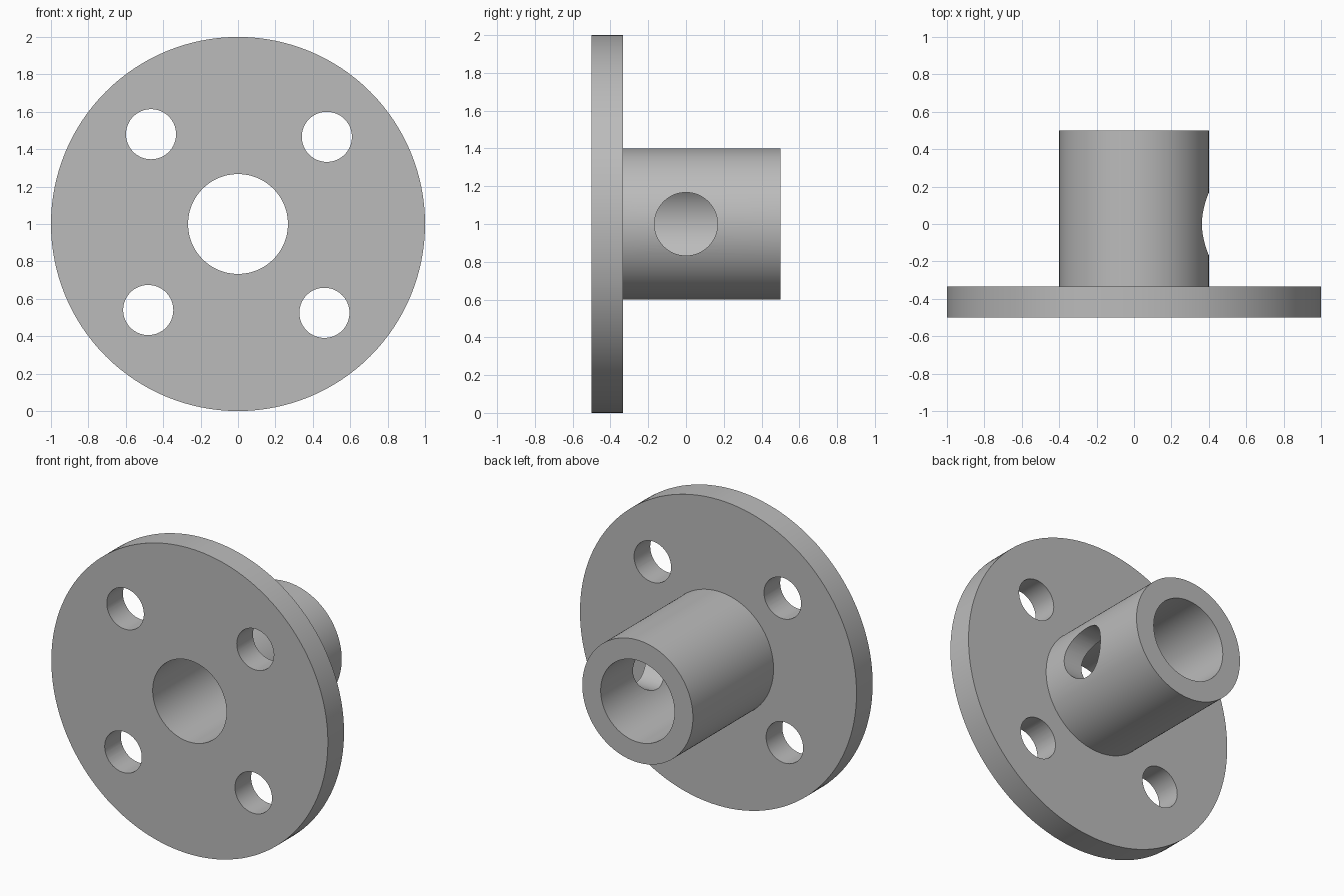
import bpy
import bmesh
from math import radians, pi
from mathutils import Matrix, Vector

cube = bpy.data.objects.get("Cube")
if cube:
    bpy.data.objects.remove(cube, do_unlink=True)

SEGMENTS = 128
CENTRE = Vector((0, 0, 1))

steel = bpy.data.materials.new("plain_grey")
steel.use_nodes = True
grey = (0.5, 0.5, 0.5, 1)
steel.diffuse_color = grey
steel.node_tree.nodes["Principled BSDF"].inputs["Base Color"].default_value = grey


def add_object(name, bm):
    bmesh.ops.recalc_face_normals(bm, faces=bm.faces)
    mesh = bpy.data.meshes.new(name)
    bm.to_mesh(mesh)
    bm.free()
    obj = bpy.data.objects.new(name, mesh)
    mesh.materials.append(steel)
    bpy.context.collection.objects.link(obj)
    return obj


def lathe(name, profile):
    """Spin a closed (radius, y) profile around the horizontal y axis."""
    bm = bmesh.new()
    verts = [bm.verts.new((r, y, CENTRE.z)) for r, y in profile]
    edges = [bm.edges.new((verts[i - 1], verts[i])) for i in range(len(verts))]
    bmesh.ops.spin(bm, geom=verts + edges, cent=CENTRE, axis=(0, 1, 0),
                   angle=2 * pi, steps=SEGMENTS, use_merge=True)
    bmesh.ops.remove_doubles(bm, verts=bm.verts, dist=1e-5)
    return add_object(name, bm)


def drill(target, name, radius, depth, position, axis):
    """Cut a round hole through the target."""
    bm = bmesh.new()
    turn = Matrix.Rotation(radians(90), 4, axis)
    bmesh.ops.create_cone(bm, cap_ends=True, segments=64, radius1=radius,
                          radius2=radius, depth=depth,
                          matrix=Matrix.Translation(position) @ turn)
    cutter = add_object(name, bm)
    cutter.hide_render = True
    mod = target.modifiers.new(name, "BOOLEAN")
    mod.operation = "DIFFERENCE"
    mod.solver = "EXACT"
    mod.object = cutter
    bpy.context.view_layer.objects.active = target
    bpy.ops.object.modifier_apply(modifier=mod.name)
    bpy.data.objects.remove(cutter, do_unlink=True)


# Flange disc and hollow hub turned as one body
BORE, HUB, RIM = 0.267, 0.4, 1.0
FRONT, STEP, BACK = -0.5, -0.333, 0.5
body = lathe("flanged_hub", [(BORE, FRONT), (RIM, FRONT), (RIM, STEP),
                             (HUB, STEP), (HUB, BACK), (BORE, BACK)])

# Four bolt holes, slightly off a regular pattern
for x, z in ((-0.465, 1.48), (0.475, 1.466), (-0.48, 0.54), (0.462, 0.525)):
    drill(body, "bolt_hole", 0.134, 0.5, (x, (FRONT + STEP) / 2, z), "X")

# Cross hole through the left wall of the hub only
drill(body, "cross_hole", 0.167, 0.5, (0.35, 0, CENTRE.z), "Y")

# Smooth round walls with crisp edges
bpy.ops.object.select_all(action="DESELECT")
body.select_set(True)
bpy.context.view_layer.objects.active = body
bpy.ops.object.shade_smooth_by_angle(angle=radians(30))
